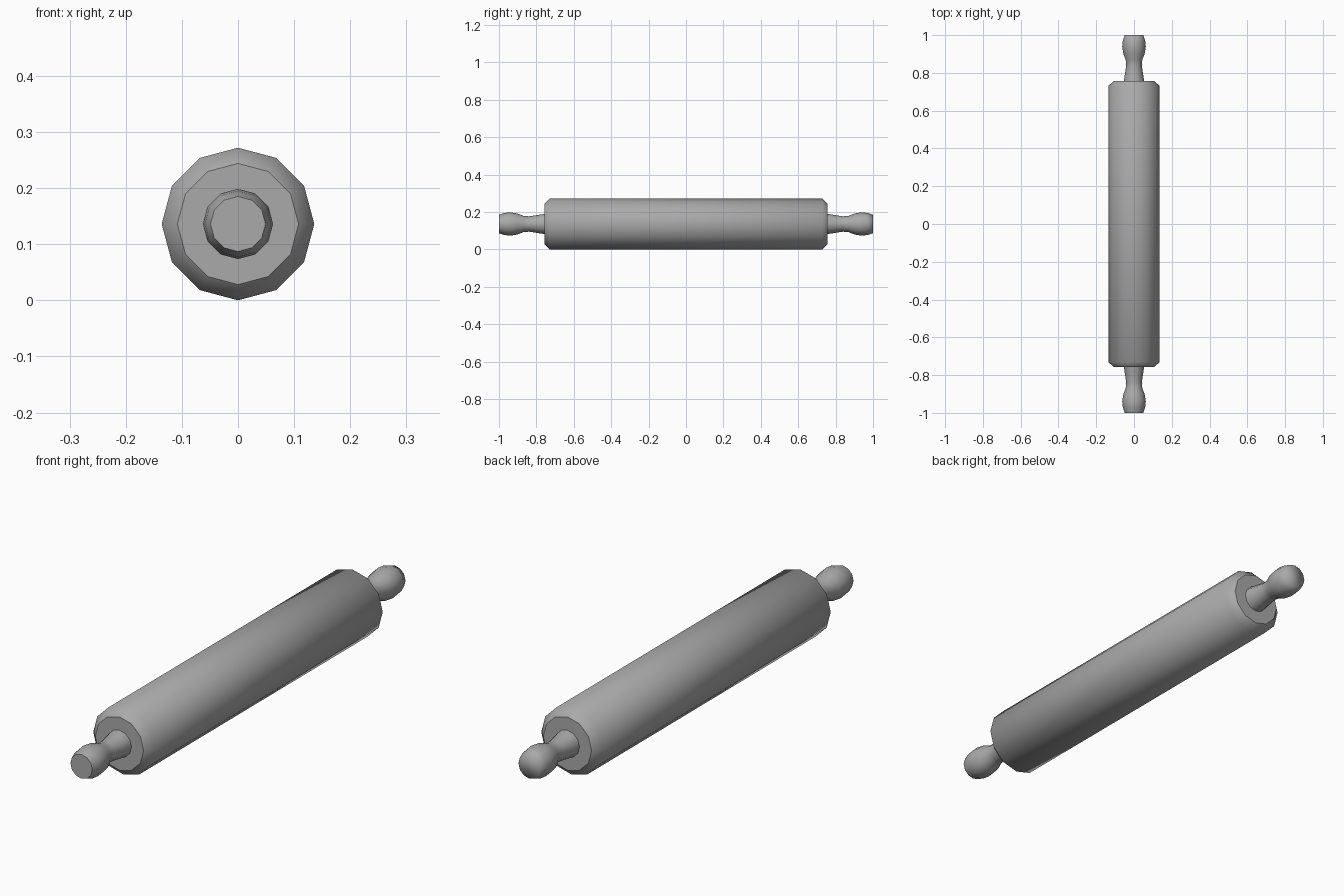
import bpy, bmesh
from math import pi, sin, cos

cube = bpy.data.objects.get("Cube")
if cube:
    bpy.data.objects.remove(cube, do_unlink=True)

SIDES = 12
AXIS_Z = 0.136

wood = bpy.data.materials.new("plain grey")
wood.use_nodes = True
grey = (0.4, 0.4, 0.4, 1)
wood.diffuse_color = grey
wood.node_tree.nodes["Principled BSDF"].inputs["Base Color"].default_value = grey


def turned(name, profile, flat_start=True, flat_end=True):
    """Lathe (y, radius) points around the long axis and close both ends."""
    bm = bmesh.new()
    rings = [[bm.verts.new((r * sin(2 * pi * i / SIDES), y, r * cos(2 * pi * i / SIDES)))
              for i in range(SIDES)] for y, r in profile]
    for a, b in zip(rings, rings[1:]):
        for i in range(SIDES):
            j = (i + 1) % SIDES
            bm.faces.new((a[i], a[j], b[j], b[i])).smooth = True
    bm.faces.new(rings[0]).smooth = not flat_start
    bm.faces.new(rings[-1]).smooth = not flat_end
    bmesh.ops.recalc_face_normals(bm, faces=bm.faces)
    mesh = bpy.data.meshes.new(name)
    bm.to_mesh(mesh)
    bm.free()
    mesh.materials.append(wood)
    obj = bpy.data.objects.new(name, mesh)
    obj.location.z = AXIS_Z
    bpy.context.collection.objects.link(obj)


# Barrel with chamfered rims
turned("roller", [(-0.757, 0.108), (-0.73, 0.136), (0.73, 0.136), (0.757, 0.108)])

# Handles: flared base, narrow neck, rounded grip
grip = [(0.75, 0.055), (0.80, 0.047), (0.84, 0.041), (0.87, 0.044),
        (0.90, 0.056), (0.94, 0.0625), (0.97, 0.059), (1.0, 0.049)]
turned("front_handle", [(-y, r) for y, r in grip])
turned("back_handle", grip, flat_end=False)
